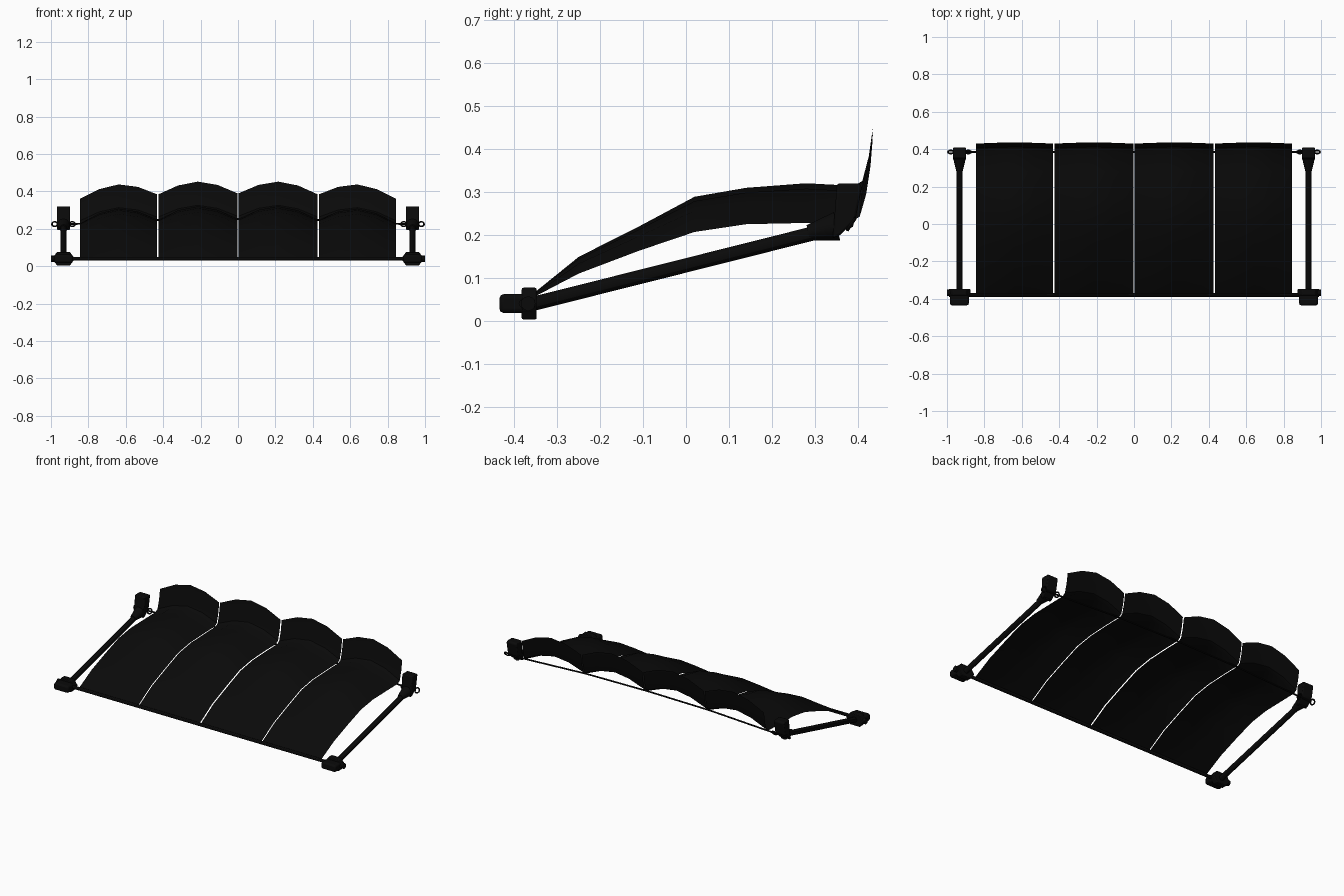
import bpy, bmesh, math
from mathutils import Vector

if "Cube" in bpy.data.objects:
    bpy.data.objects.remove(bpy.data.objects["Cube"])

black = bpy.data.materials.new("black")
black.diffuse_color = (0.003, 0.003, 0.003, 1)
black.use_nodes = True
black.node_tree.nodes["Principled BSDF"].inputs["Base Color"].default_value = black.diffuse_color


def make(name, bm, angle=30):
    bmesh.ops.recalc_face_normals(bm, faces=bm.faces)
    me = bpy.data.meshes.new(name)
    bm.to_mesh(me)
    bm.free()
    me.materials.append(black)
    ob = bpy.data.objects.new(name, me)
    bpy.context.collection.objects.link(ob)
    bpy.ops.object.select_all(action='DESELECT')
    ob.select_set(True)
    bpy.context.view_layer.objects.active = ob
    bpy.ops.object.shade_smooth_by_angle(angle=math.radians(angle))
    return ob


def rod(name, a, b, r, r2=None, sides=12):
    a, b = Vector(a), Vector(b)
    bm = bmesh.new()
    bmesh.ops.create_cone(bm, cap_ends=True, segments=sides, radius1=r,
                          radius2=r if r2 is None else r2, depth=(b - a).length)
    rot = (b - a).to_track_quat('Z', 'Y').to_matrix()
    bmesh.ops.rotate(bm, verts=bm.verts, matrix=rot)
    bmesh.ops.translate(bm, verts=bm.verts, vec=(a + b) / 2)
    return make(name, bm)


def prism(name, pts, offset, bevel=0.006):
    """Extrude a polygon of 3D points along an offset, with rounded edges."""
    bm = bmesh.new()
    f = bm.faces.new([bm.verts.new(p) for p in pts])
    ext = bmesh.ops.extrude_face_region(bm, geom=[f])
    bmesh.ops.translate(bm, vec=offset,
                        verts=[v for v in ext["geom"] if isinstance(v, bmesh.types.BMVert)])
    ob = make(name, bm)
    mod = ob.modifiers.new("rounding", 'BEVEL')
    mod.width, mod.segments = bevel, 2
    return ob


# Fabric rows: y, outer edge height, lift towards the middle, rise of the arch
ROWS = [(-0.38, 0.042, 0, 0.002), (-0.25, 0.11, 0.01, 0.03), (-0.11, 0.163, 0.014, 0.044),
        (0.02, 0.207, 0.02, 0.064), (0.14, 0.225, 0.022, 0.065), (0.28, 0.228, 0.025, 0.07),
        (0.385, 0.23, 0.025, 0.062), (0.405, 0.243, 0.025, 0.06),
        (0.42, 0.295, 0.028, 0.063), (0.43, 0.36, 0.03, 0.065)]
SEG = 4


def fabric_panel(name, x0, x1):
    bm = bmesh.new()
    grid = []
    for y, z, lift, rise in ROWS:
        row = []
        for i in range(SEG + 1):
            u = i / SEG
            x = x0 + (x1 - x0) * u
            arc = math.sin(math.pi * u)
            ax = abs(x)
            g = 1 - 0.2 * ax / 0.43 if ax < 0.43 else 0.8 * (0.845 - ax) / 0.415
            back = 0.006 * arc if y > 0.38 else 0
            row.append(bm.verts.new((x, y + back, z + lift * g + rise * arc)))
        grid.append(row)
    for a, b in zip(grid, grid[1:]):
        for i in range(SEG):
            bm.faces.new((a[i], a[i + 1], b[i + 1], b[i]))
    make(name, bm, 35)


for n, (x0, x1) in enumerate([(-0.845, -0.432), (-0.426, -0.004), (0.004, 0.426), (0.432, 0.845)]):
    fabric_panel(f"fabric_panel_{n + 1}", x0, x1)

# Front bar and rear cable
rod("front_bar", (-0.99, -0.38, 0.04), (0.99, -0.38, 0.04), 0.01)
cable = [(-0.97, 0.385, 0.222), (-0.845, 0.385, 0.227), (-0.43, 0.385, 0.247), (0, 0.385, 0.252),
         (0.43, 0.385, 0.247), (0.845, 0.385, 0.227), (0.97, 0.385, 0.222)]
for a, b in zip(cable, cable[1:]):
    rod("rear_cable", a, b, 0.005, sides=8)


def ring(name, x):
    bm = bmesh.new()
    R, r, n, m = 0.015, 0.0045, 16, 6
    vs = []
    for i in range(n):
        t = 2 * math.pi * i / n
        for j in range(m):
            p = 2 * math.pi * j / m
            d = R + r * math.cos(p)
            q = d * math.sin(t)
            h = r * math.sin(p)
            vs.append(bm.verts.new((x + d * math.cos(t), 0.385 + 0.55 * q - 0.83 * h,
                                    0.225 + 0.83 * q + 0.55 * h)))
    for i in range(n):
        for j in range(m):
            k, l = (i + 1) % n, (j + 1) % m
            bm.faces.new((vs[i * m + j], vs[k * m + j], vs[k * m + l], vs[i * m + l]))
    make(name, bm)


for s, side in ((-1, "left"), (1, "right")):
    x = 0.933 * s
    # Arm and its flared socket
    rod(side + "_arm", (x, -0.37, 0.036), (x, 0.33, 0.212), 0.0165)
    rod(side + "_arm_socket", (x, 0.285, 0.205), (x, 0.352, 0.22), 0.018, 0.034)
    # Leaning end bracket
    prism(side + "_end_bracket",
          [(x - 0.035, y, z) for y, z in ((0.342, 0.192), (0.36, 0.2), (0.395, 0.235),
                                          (0.41, 0.312), (0.403, 0.32), (0.352, 0.32))],
          (0.07, 0, 0))
    # Foot block and six-sided collar
    prism(side + "_foot", [(x + dx, -0.435, z) for dx, z in
                           ((-0.05, 0.018), (0.05, 0.018), (0.05, 0.062), (-0.05, 0.062))],
          (0, 0.085, 0), 0.01)
    prism(side + "_collar", [(x + dx, -0.383, z) for dx, z in
                             ((-0.06, 0.04), (-0.034, 0.003), (0.034, 0.003),
                              (0.06, 0.04), (0.034, 0.077), (-0.034, 0.077))],
          (0, 0.035, 0), 0.004)
    rod(side + "_bar_cap", (0.975 * s, -0.368, 0.04), (1.0 * s, -0.368, 0.04), 0.017)
    # Cable rings on both sides of the bracket
    ring(side + "_outer_ring", 0.98 * s)
    ring(side + "_inner_ring", 0.886 * s)
